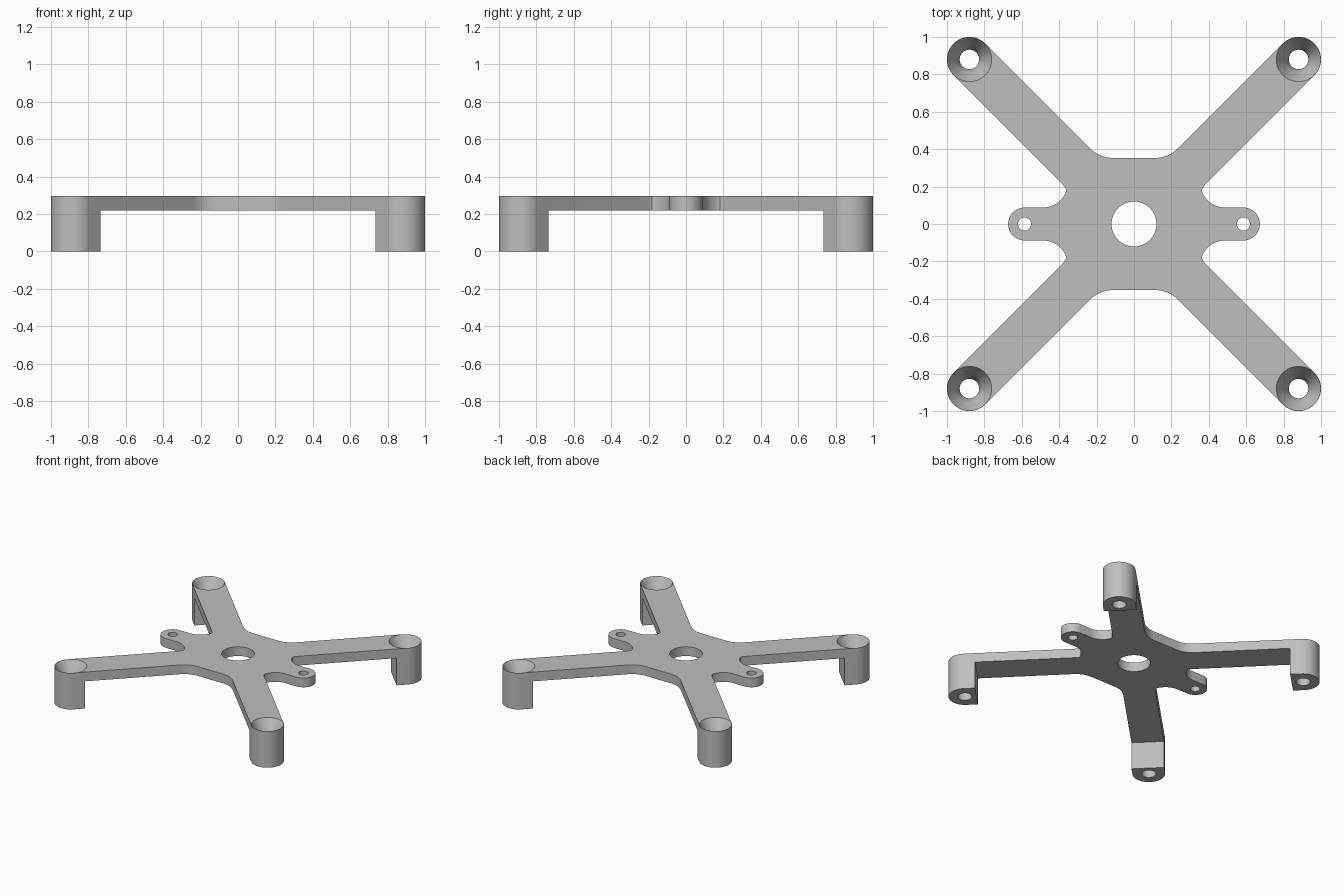
import bpy, bmesh
from math import cos, sin, radians, pi, sqrt

cube = bpy.data.objects.get("Cube")
if cube:
    bpy.data.objects.remove(cube, do_unlink=True)

TOP, UNDER = 0.295, 0.22      # plate heights
FOOT, R = 0.88, 0.12          # foot centre offset and arm half width

grey = bpy.data.materials.new("plain grey")
grey.use_nodes = True
colour = (0.52, 0.52, 0.52, 1)
grey.diffuse_color = colour
grey.node_tree.nodes["Principled BSDF"].inputs["Base Color"].default_value = colour


def arc(cx, cy, r, a, b, n):
    steps = [radians(a + (b - a) * i / n) for i in range(n + 1)]
    return [(cx + r * cos(t), cy + r * sin(t)) for t in steps]


def finish(name, bm):
    bmesh.ops.recalc_face_normals(bm, faces=bm.faces)
    mesh = bpy.data.meshes.new(name)
    bm.to_mesh(mesh)
    bm.free()
    mesh.materials.append(grey)
    obj = bpy.data.objects.new(name, mesh)
    bpy.context.collection.objects.link(obj)
    return obj


def prism(name, outline, z0, z1):
    bm = bmesh.new()
    low = [bm.verts.new((x, y, z0)) for x, y in outline]
    high = [bm.verts.new((x, y, z1)) for x, y in outline]
    bm.faces.new(low[::-1])
    bm.faces.new(high)
    for i in range(len(low)):
        j = (i + 1) % len(low)
        bm.faces.new((low[i], low[j], high[j], high[i]))
    return finish(name, bm)


def turned(name, cx, cy, profile, n=48):
    # Closed solid of revolution from (radius, height) pairs
    bm = bmesh.new()
    rings = [[bm.verts.new((cx + r * cos(2 * pi * i / n), cy + r * sin(2 * pi * i / n), z))
              for i in range(n)] for r, z in profile]
    for a, b in zip(rings, rings[1:]):
        for i in range(n):
            j = (i + 1) % n
            bm.faces.new((a[i], a[j], b[j], b[i]))
    bm.faces.new(rings[0][::-1])
    bm.faces.new(rings[-1])
    obj = finish(name, bm)
    obj.hide_render = True
    return obj


def activate(obj):
    bpy.ops.object.select_all(action='DESELECT')
    obj.select_set(True)
    bpy.context.view_layer.objects.active = obj


def cut(obj, cutter):
    activate(obj)
    mod = obj.modifiers.new("hole", 'BOOLEAN')
    mod.operation = 'DIFFERENCE'
    mod.solver = 'EXACT'
    mod.object = cutter
    bpy.ops.object.modifier_apply(modifier=mod.name)


# One quarter of the plate: tab end, notch, rounded arm end, fillet to the edge
quarter = arc(0.585, 0, 0.088, 3, 90, 12)
quarter += arc(0.487, 0.22, 0.132, 270, 202, 12)
quarter += [(0.362, 0.181), (0.367, 0.192), (0.378, 0.207)]
quarter += arc(FOOT, FOOT, R, -45, 135, 24)
quarter += arc(0.11, 0.533, 0.18, -45, -90, 8)

outline = list(quarter)
outline += [(-x, y) for x, y in reversed(quarter)]
outline += [(-x, -y) for x, y in quarter]
outline += [(x, -y) for x, y in reversed(quarter)]
plate = prism("cross_plate", outline, UNDER, TOP)

# Centre hole and tab holes
cutters = [turned("hole_cutter", x, 0, [(r, 0.1), (r, 0.4)])
           for x, r in ((0, 0.12), (0.585, 0.035), (-0.585, 0.035))]
for c in cutters:
    cut(plate, c)

# Feet: round outside, flat inner face, countersunk screw hole
inner = 0.085
d, s = inner / sqrt(2), R / sqrt(2)
foot_outline = arc(FOOT, FOOT, R, -45, 135, 24)
foot_outline += [(FOOT - d - s, FOOT - d + s), (FOOT - d + s, FOOT - d - s)]
screw = [(0.052, -0.1), (0.052, 0.175), (0.119, TOP), (0.119, 0.4)]

parts = [plate]
for sx, side in ((1, "left"), (-1, "right")):
    for sy, end in ((1, "back"), (-1, "front")):
        foot = prism(f"{end}_{side}_foot", [(sx * x, sy * y) for x, y in foot_outline], 0, UNDER)
        c = turned("screw_cutter", sx * FOOT, sy * FOOT, screw)
        cut(foot, c)
        cut(plate, c)
        cutters.append(c)
        parts.append(foot)

for c in cutters:
    bpy.data.objects.remove(c, do_unlink=True)
for p in parts:
    activate(p)
    bpy.ops.object.shade_smooth_by_angle(angle=radians(30))
